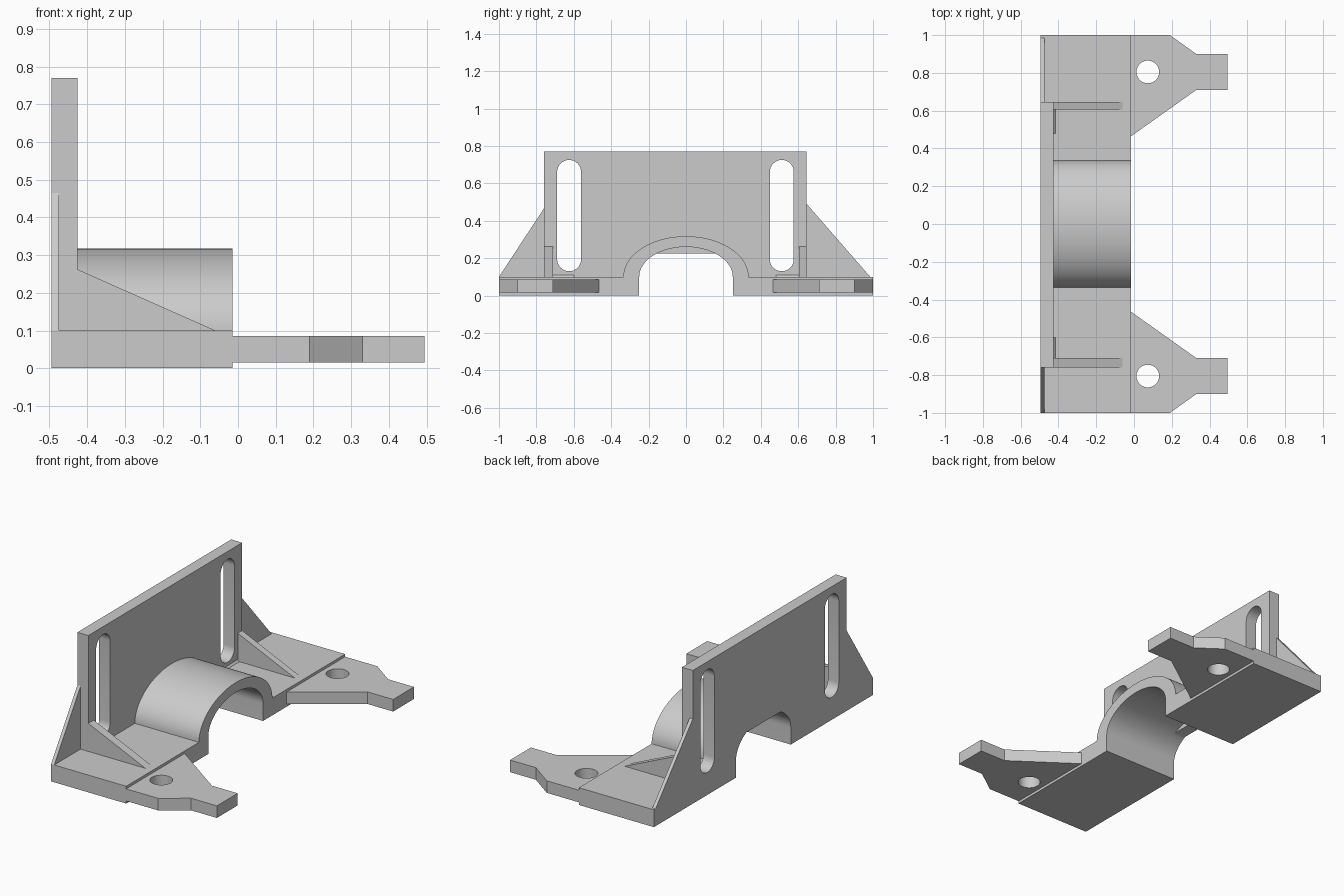
import bpy, bmesh, math
from mathutils import Vector

cube = bpy.data.objects.get("Cube")
if cube:
    bpy.data.objects.remove(cube)

grey = bpy.data.materials.new("light_grey")
grey.use_nodes = True
grey.diffuse_color = (0.6, 0.6, 0.6, 1)
grey.node_tree.nodes["Principled BSDF"].inputs["Base Color"].default_value = (0.6, 0.6, 0.6, 1)

# Main dimensions
BACK, PLATE, EDGE, TIP = -0.495, -0.425, -0.015, 0.495
TOP = 0.1


def place(axis, a, b, d):
    return {"x": (d, a, b), "y": (a, d, b), "z": (a, b, d)}[axis]


def prism(name, axis, start, end, outline, holes=()):
    """Extrude an outline with holes along an axis."""
    bm = bmesh.new()
    edges = []
    for loop in (outline, *holes):
        vs = [bm.verts.new(place(axis, a, b, start)) for a, b in loop]
        edges += [bm.edges.new((vs[i - 1], vs[i])) for i in range(len(vs))]
    bmesh.ops.triangle_fill(bm, edges=edges, use_beauty=True)
    bmesh.ops.dissolve_limit(bm, angle_limit=0.01, verts=[], edges=bm.edges[:])
    caps = bm.faces[:]
    new = bmesh.ops.extrude_face_region(bm, geom=caps, use_keep_orig=True)
    moved = [v for v in new["geom"] if isinstance(v, bmesh.types.BMVert)]
    bmesh.ops.translate(bm, verts=moved, vec=Vector(place(axis, 0, 0, end - start)))
    bmesh.ops.recalc_face_normals(bm, faces=bm.faces[:])
    mesh = bpy.data.meshes.new(name)
    bm.to_mesh(mesh)
    bm.free()
    mesh.materials.append(grey)
    obj = bpy.data.objects.new(name, mesh)
    bpy.context.collection.objects.link(obj)
    bpy.ops.object.select_all(action="DESELECT")
    obj.select_set(True)
    bpy.context.view_layer.objects.active = obj
    bpy.ops.object.shade_smooth_by_angle(angle=math.radians(25))
    return obj


def arc(ca, cb, ra, rb, start, end, n):
    angles = [math.radians(start + (end - start) * i / n) for i in range(n + 1)]
    return [(ca + ra * math.cos(t), cb + rb * math.sin(t)) for t in angles]


def slot(y, low, high, r):
    return arc(y, high - r, r, r, 0, 180, 16) + arc(y, low + r, r, r, 180, 360, 16)


# Upright plate with its share of the base, two slots and a flat-topped opening
inner = arc(0, TOP, 0.25, 0.16, 180, 0, 48)
opening = [p for p in inner if p[1] < 0.222]
left_side = [p for p in opening if p[0] < 0]
right_side = [p for p in opening if p[0] > 0]
flat = [(-0.153, 0.225), (0.153, 0.225)]
prism("back_plate", "x", BACK, PLATE,
      [(-1, 0), (-0.25, 0)] + left_side + flat + right_side +
      [(0.25, 0), (1, 0), (1, TOP), (0.645, TOP), (0.645, 0.77),
       (-0.76, 0.77), (-0.76, TOP), (-1, TOP)],
      [slot(y, 0.13, 0.725, 0.064) for y in (-0.625, 0.512)])

# Base with the arched saddle
outer = arc(0, TOP, 0.335, 0.217, 0, 180, 48)
prism("base_and_arch", "x", PLATE, EDGE,
      [(-1, 0), (-0.25, 0)] + inner + [(0.25, 0), (1, 0), (1, TOP)] +
      outer + [(-1, TOP)])

# Mounting tabs with bolt holes
for side, word in ((1, "back"), (-1, "front")):
    tab = [(EDGE, 1), (0.19, 1), (0.33, 0.9), (TIP, 0.9), (TIP, 0.71), (0.33, 0.71), (EDGE, 0.465)]
    hole = arc(0.073, 0.805, 0.06, 0.06, 0, 352.5, 47)
    prism(word + "_mounting_tab", "z", 0.015, 0.085,
          [(x, y * side) for x, y in tab], [[(x, y * side) for x, y in hole]])

# Thin side gussets beside the plate
for word, y, height, foot in (("front", -0.76, 0.465, -1), ("back", 0.645, 0.49, 0.985)):
    prism(word + "_side_gusset", "x", BACK, -0.475, [(y, TOP), (y, height), (foot, TOP)])

# Sloping ribs bracing the plate, with small pads at their feet
for word, y0, y1 in (("front", -0.76, -0.71), ("back", 0.605, 0.645)):
    prism(word + "_rib", "y", y0, y1, [(PLATE, TOP), (PLATE, 0.262), (-0.06, TOP)])
for word, y0, y1 in (("front", -0.71, -0.6), ("back", 0.48, 0.605)):
    prism(word + "_pad", "y", y0, y1, [(PLATE, TOP), (PLATE, 0.11), (-0.415, TOP)])
